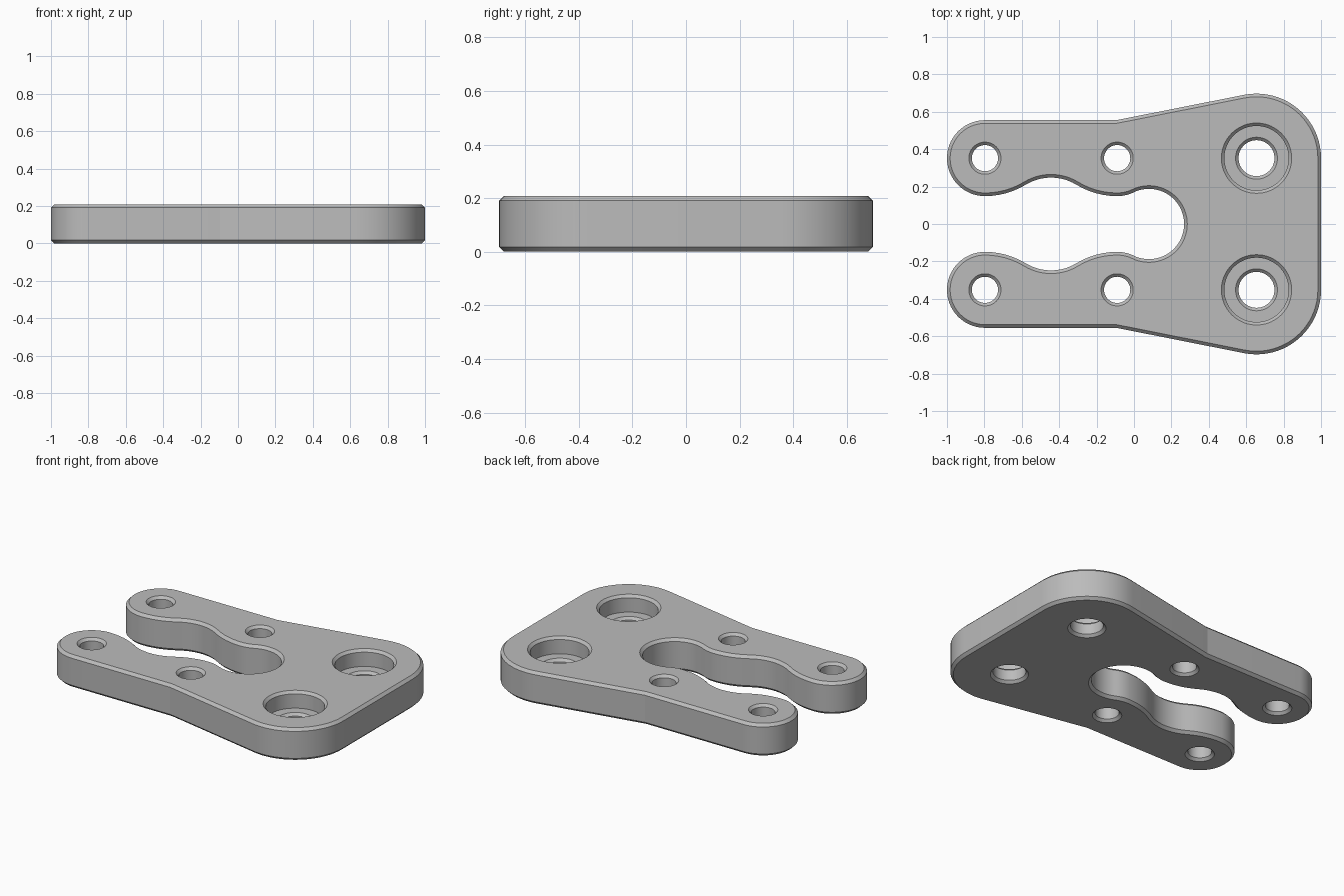
import bpy, bmesh
from math import sin, cos, tan, asin, acos, atan2, hypot, radians, degrees, pi

cube = bpy.data.objects.get("Cube")
if cube:
    bpy.data.objects.remove(cube)

HEIGHT = 0.208
CHAMFER = 0.017
ROW_Y = 0.352            # hole rows sit at +/- this
ARM_X, LOBE_X, CORNER_X = -0.797, -0.09, 0.655
ARM_R, CORNER_R = 0.203, 0.345
THROAT_X = 0.08
BUMP_R, BLEND_R = 0.26, 0.42


def arc(cx, cy, r, start, end):
    """Points along an arc, angles in degrees."""
    n = max(2, round(abs(end - start) / 5))
    angles = [radians(start + (end - start) * i / n) for i in range(n + 1)]
    return [(cx + r * cos(a), cy + r * sin(a)) for a in angles]


def new_object(name, bm):
    bmesh.ops.recalc_face_normals(bm, faces=bm.faces)
    mesh = bpy.data.meshes.new(name)
    bm.to_mesh(mesh)
    bm.free()
    obj = bpy.data.objects.new(name, mesh)
    bpy.context.collection.objects.link(obj)
    return obj


def half_outline():
    """Upper half of the outline, from the throat round to the right edge."""
    throat_angle = degrees(atan2(ROW_Y, LOBE_X - THROAT_X))
    throat_r = hypot(ROW_Y, LOBE_X - THROAT_X) - ARM_R
    bump_x = (ARM_X + LOBE_X) / 2
    blend_y = ROW_Y - ARM_R + BLEND_R
    phi = asin((LOBE_X - bump_x) / (BUMP_R + BLEND_R))
    bump_y = blend_y - (BUMP_R + BLEND_R) * cos(phi)
    phi = degrees(phi)
    # bend where the straight arm meets the widening side
    bend = (-0.095, ROW_Y + ARM_R)
    dx, dy = bend[0] - CORNER_X, bend[1] - ROW_Y
    tangent = degrees(atan2(dy, dx) - acos(CORNER_R / hypot(dx, dy)))
    pts = arc(THROAT_X, 0, throat_r, 0, throat_angle)
    pts += arc(LOBE_X, ROW_Y, ARM_R, throat_angle - 180, -90)
    pts += arc(LOBE_X, blend_y, BLEND_R, -90, -90 - phi)
    pts += arc(bump_x, bump_y, BUMP_R, 90 - phi, 90 + phi)
    pts += arc(ARM_X, blend_y, BLEND_R, phi - 90, -90)
    pts += arc(ARM_X, ROW_Y, ARM_R, -90, -270)
    pts += [bend] + arc(CORNER_X, ROW_Y, CORNER_R, tangent, 0)
    clean = [pts[0]]
    for p in pts[1:]:
        if hypot(p[0] - clean[-1][0], p[1] - clean[-1][1]) > 0.001:
            clean.append(p)
    return clean


def lathe_cutter(bm, x, y, profile, sides=72):
    """Revolve a (radius, z) profile about a vertical axis into a closed solid."""
    rings = []
    for r, z in profile:
        rings.append([bm.verts.new((x + r * cos(2 * pi * i / sides),
                                    y + r * sin(2 * pi * i / sides), z))
                      for i in range(sides)])
    for a, b in zip(rings, rings[1:]):
        for i in range(sides):
            j = (i + 1) % sides
            bm.faces.new((a[i], a[j], b[j], b[i]))
    bm.faces.new(rings[0][::-1])
    bm.faces.new(rings[-1])


# Plate body: extruded outline with chamfered rims
upper = half_outline()
outline = upper + [(x, -y) for x, y in reversed(upper[1:])]
bm = bmesh.new()
base = bm.faces.new([bm.verts.new((x, y, 0)) for x, y in outline])
top = bmesh.ops.extrude_face_region(bm, geom=[base])
bmesh.ops.translate(bm, vec=(0, 0, HEIGHT),
                    verts=[v for v in top["geom"] if isinstance(v, bmesh.types.BMVert)])
plate = new_object("mounting_plate", bm)

# Hole cutters: chamfered pin holes and counterbored bolt holes
E = 0.02                 # overshoot beyond the plate faces
C = 0.016                # hole chamfer
PIN_R, BOLT_R, BORE_R = 0.07, 0.096, 0.172
FLOOR = 0.1
pin = [(PIN_R + C + E, -E), (PIN_R, C), (PIN_R, HEIGHT - C),
       (PIN_R + C + E, HEIGHT + E)]
bolt = [(BOLT_R + C + E, -E), (BOLT_R, C), (BOLT_R, FLOOR - C),
        (BOLT_R + C, FLOOR), (BORE_R, FLOOR), (BORE_R, HEIGHT - C),
        (BORE_R + C + E, HEIGHT + E)]
bm = bmesh.new()
for side in (1, -1):
    for x, profile in ((ARM_X, pin), (LOBE_X, pin), (CORNER_X, bolt)):
        lathe_cutter(bm, x, side * ROW_Y, profile)
cutter = new_object("hole_cutter", bm)
cutter.hide_render = True

bevel = plate.modifiers.new("rim_chamfer", "BEVEL")
bevel.width = CHAMFER
bevel.segments = 1
bevel.limit_method = "ANGLE"
bevel.angle_limit = radians(50)
bevel.use_clamp_overlap = False
cut = plate.modifiers.new("holes", "BOOLEAN")
cut.operation = "DIFFERENCE"
cut.solver = "EXACT"
cut.object = cutter

# Bake the modifiers, then drop the cutter
graph = bpy.context.evaluated_depsgraph_get()
baked = bpy.data.meshes.new_from_object(plate.evaluated_get(graph))
plate.modifiers.clear()
plate.data = baked
bpy.data.objects.remove(cutter)

# Plain grey metal
grey = bpy.data.materials.new("grey_metal")
grey.use_nodes = True
colour = (0.5, 0.5, 0.5, 1)
grey.diffuse_color = colour
grey.node_tree.nodes["Principled BSDF"].inputs["Base Color"].default_value = colour
baked.materials.clear()
baked.materials.append(grey)
for poly in baked.polygons:
    poly.material_index = 0

bpy.ops.object.select_all(action="DESELECT")
plate.select_set(True)
bpy.context.view_layer.objects.active = plate
bpy.ops.object.shade_smooth_by_angle(angle=radians(9))
